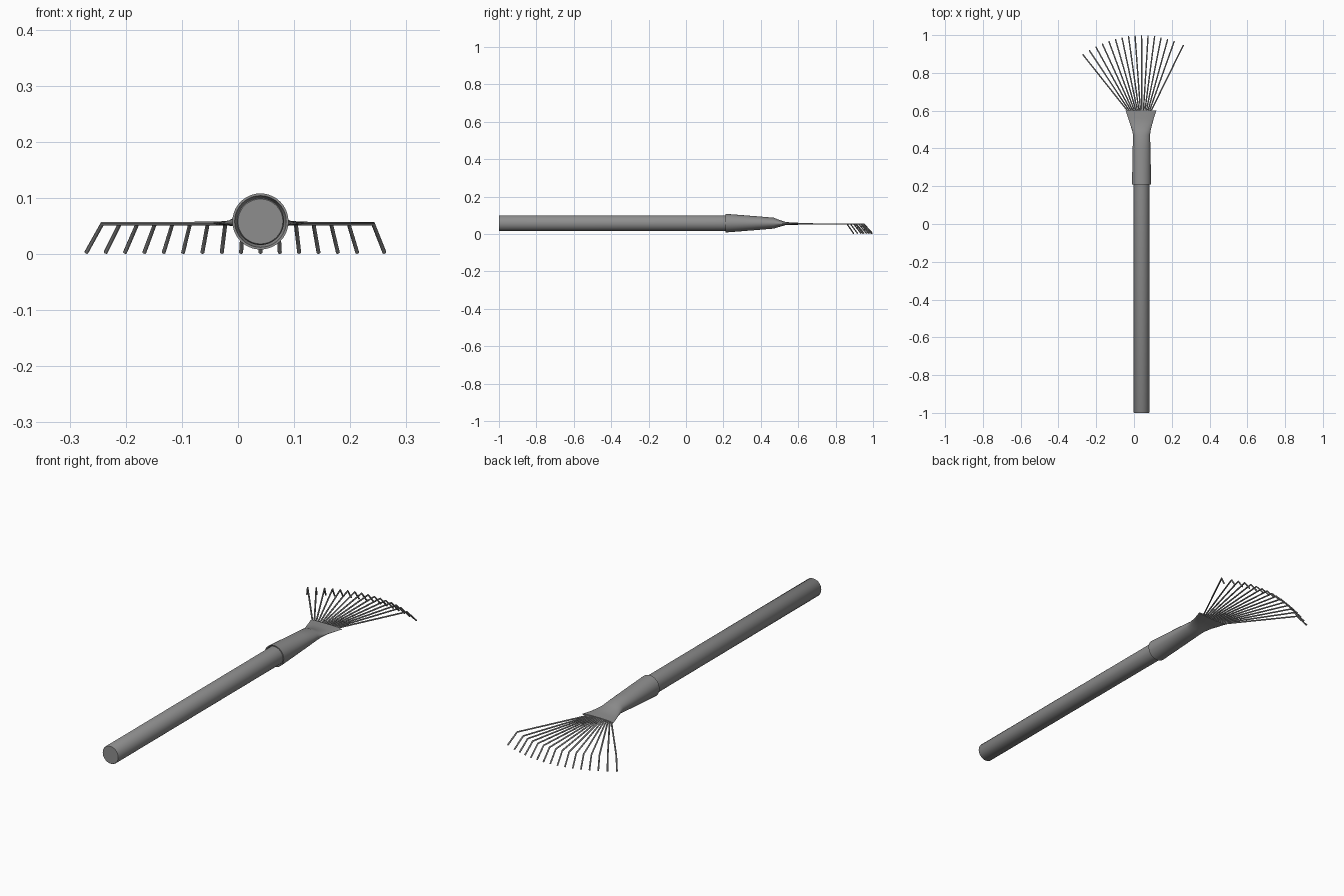
import bpy, bmesh, math
from mathutils import Vector

cube = bpy.data.objects.get("Cube")
if cube:
    bpy.data.objects.remove(cube, do_unlink=True)

AXIS_X, AXIS_Z = 0.04, 0.058
SIDES = 40

grey = bpy.data.materials.new("plain grey")
grey.use_nodes = True
grey.diffuse_color = (0.27, 0.27, 0.27, 1)
grey.node_tree.nodes["Principled BSDF"].inputs["Base Color"].default_value = grey.diffuse_color


def loft(name, rings, sides, angle=35):
    """Skin a list of vertex rings, cap both ends and shade smooth."""
    bm = bmesh.new()
    loops = [[bm.verts.new(p) for p in ring] for ring in rings]
    for a, b in zip(loops, loops[1:]):
        for i in range(sides):
            j = (i + 1) % sides
            bm.faces.new((a[i], a[j], b[j], b[i]))
    bm.faces.new(loops[0])
    bm.faces.new(loops[-1])
    bmesh.ops.recalc_face_normals(bm, faces=bm.faces)
    mesh = bpy.data.meshes.new(name)
    bm.to_mesh(mesh)
    bm.free()
    mesh.materials.append(grey)
    obj = bpy.data.objects.new(name, mesh)
    bpy.context.collection.objects.link(obj)
    bpy.ops.object.select_all(action='DESELECT')
    obj.select_set(True)
    bpy.context.view_layer.objects.active = obj
    bpy.ops.object.shade_smooth_by_angle(angle=math.radians(angle))
    return obj


def oval(y, rx, rz, cx=AXIS_X, cz=AXIS_Z):
    turns = [math.tau * i / SIDES for i in range(SIDES)]
    return [(cx + rx * math.cos(t), y, cz + rz * math.sin(t)) for t in turns]


# Long round handle with a tiny edge bevel
loft("handle", [oval(-1.0, 0.040, 0.040), oval(-0.997, 0.042, 0.042),
                oval(0.25, 0.042, 0.042)], SIDES)

# Socket: open collar flattening into a flared plate
loft("socket", [oval(0.225, 0.042, 0.042), oval(0.21, 0.046, 0.046),
                oval(0.21, 0.050, 0.050), oval(0.30, 0.049, 0.043),
                oval(0.40, 0.047, 0.035), oval(0.47, 0.045, 0.029),
                oval(0.495, 0.049, 0.020, 0.039, 0.057),
                oval(0.53, 0.059, 0.009, 0.038, 0.056),
                oval(0.56, 0.068, 0.007, 0.037, 0.055),
                oval(0.60, 0.081, 0.006, 0.037, 0.055)], SIDES, 50)

# Fan of thin tines, each bent down at the end
TINE_R, TINE_Z, TINE_SIDES = 0.0036, 0.054, 8


def tine(index):
    root = Vector((-0.03 + 0.008 * index, 0.57, TINE_Z))
    offset = 0.0345 * (index - 9)
    if index == 15:
        offset += 0.014
    tip = Vector((AXIS_X + offset, 0.997 - offset ** 2 / 0.96, 0.0026))
    root.x -= (tip.x - root.x) * 0.08
    run = Vector((tip.x - root.x, tip.y - root.y, 0)).normalized()
    bend = tip - run * 0.046
    bend.z = TINE_Z
    side = run.cross(Vector((0, 0, 1)))
    drop = (tip - bend).normalized()
    rings = []
    for point, along in ((root, run), (bend, (run + drop).normalized()), (tip, drop)):
        up = side.cross(along)
        turns = [math.tau * i / TINE_SIDES for i in range(TINE_SIDES)]
        rings.append([point + TINE_R * (side * math.cos(t) + up * math.sin(t)) for t in turns])
    loft(f"tine_{index + 1}", rings, TINE_SIDES, 46)


for n in range(16):
    tine(n)
